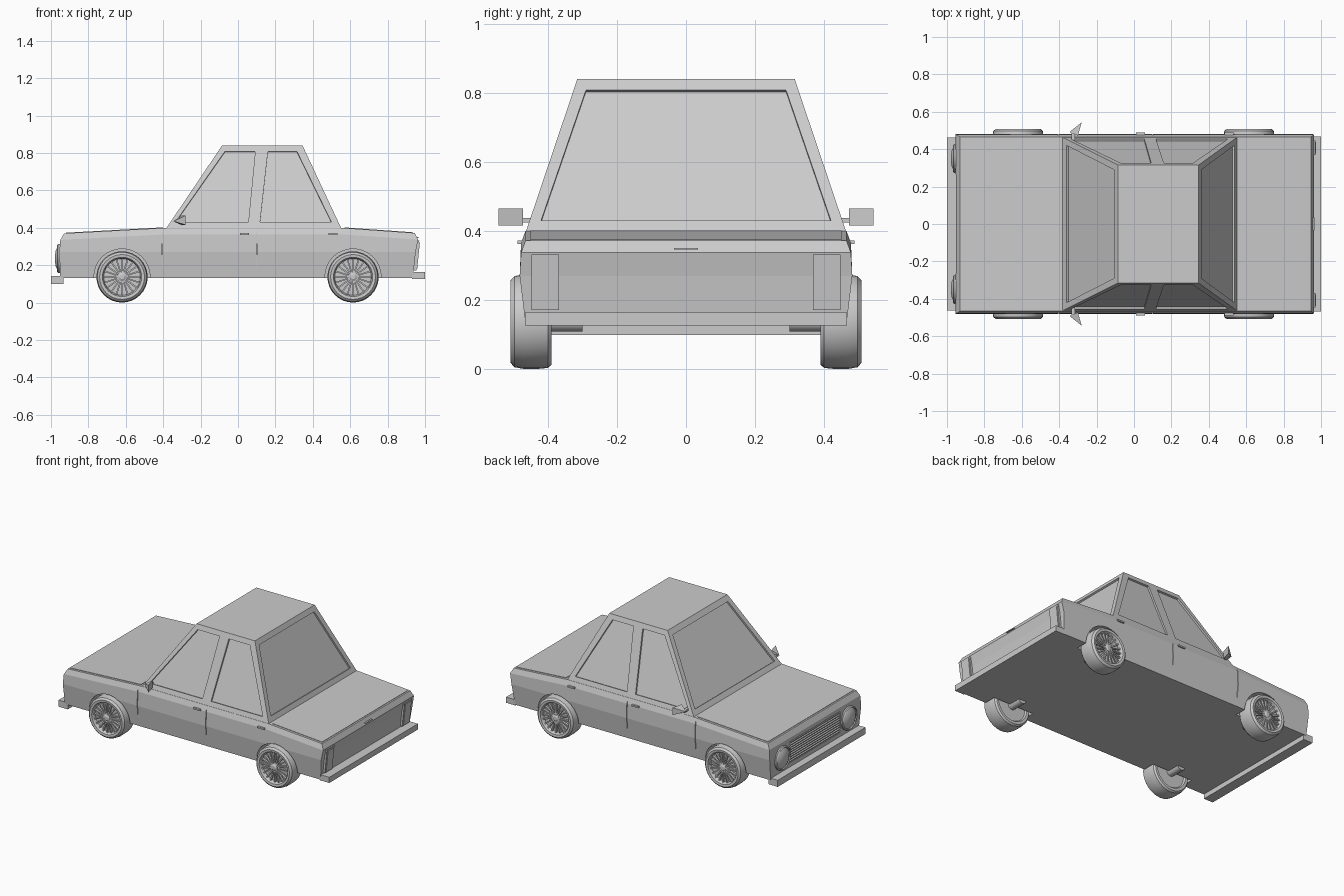
import bpy, bmesh, math
from mathutils import Vector, Matrix

if "Cube" in bpy.data.objects:
    bpy.data.objects.remove(bpy.data.objects["Cube"])

GREY = (0.6, 0.6, 0.6, 1)
paint = bpy.data.materials.new("grey_paint")
paint.use_nodes = True
paint.diffuse_color = GREY
paint.node_tree.nodes["Principled BSDF"].inputs["Base Color"].default_value = GREY


def finish(name, bm, smooth=False):
    bmesh.ops.recalc_face_normals(bm, faces=bm.faces)
    mesh = bpy.data.meshes.new(name)
    bm.to_mesh(mesh)
    bm.free()
    mesh.materials.append(paint)
    ob = bpy.data.objects.new(name, mesh)
    bpy.context.collection.objects.link(ob)
    if smooth:
        bpy.ops.object.select_all(action='DESELECT')
        ob.select_set(True)
        bpy.context.view_layer.objects.active = ob
        bpy.ops.object.shade_smooth_by_angle(angle=math.radians(35))
    return ob


def box(bm, x, y, z):
    """Box from (min, max) ranges."""
    size = [r[1] - r[0] for r in (x, y, z)]
    mid = [(r[0] + r[1]) / 2 for r in (x, y, z)]
    m = Matrix.Translation(mid) @ Matrix.Diagonal((*size, 1))
    bmesh.ops.create_cube(bm, size=1, matrix=m)


def prism(bm, pts, out, depth):
    """Prism through a polygon, from 'out' above it to 'depth' below it."""
    pts = [Vector(p) for p in pts]
    n = (pts[1] - pts[0]).cross(pts[2] - pts[0]).normalized()
    a = [bm.verts.new(p + n * out) for p in pts]
    b = [bm.verts.new(p - n * depth) for p in pts]
    bm.faces.new(a)
    bm.faces.new(b[::-1])
    for i in range(len(pts)):
        j = (i + 1) % len(pts)
        bm.faces.new((a[i], b[i], b[j], a[j]))


def lathe(bm, profile, axis, centre, steps=32):
    """Spin (radius, along) pairs about the x or y axis."""
    def place(r, h, t):
        c, s = r * math.cos(t), r * math.sin(t)
        p = (h, c, s) if axis == 'x' else (c, h, s)
        return Vector(p) + Vector(centre)
    rings = [[bm.verts.new(place(r, h, math.tau * i / steps)) for i in range(steps)]
             for r, h in profile]
    for a, b in zip(rings, rings[1:]):
        for i in range(steps):
            j = (i + 1) % steps
            bm.faces.new((a[i], a[j], b[j], b[i]))
    bm.faces.new(rings[0])
    bm.faces.new(rings[-1])


def cut(ob, bm):
    cutter = finish(ob.name + "_cutter", bm)
    cutter.hide_render = True
    mod = ob.modifiers.new("cut", 'BOOLEAN')
    mod.operation, mod.solver, mod.object = 'DIFFERENCE', 'EXACT', cutter
    bpy.context.view_layer.objects.active = ob
    bpy.ops.object.modifier_apply(modifier="cut")
    bpy.data.objects.remove(cutter)


AXLES, WHEEL_Z = (-0.62, 0.615), 0.137

# Lower body: cross-section loops lofted from nose to tail
stations = [((-.95, -.955, -.95, -.93), .37), ((-.38,) * 4, .40),
            ((.55,) * 4, .40), ((.935, .95, .963, .945), .372)]
bm = bmesh.new()
loops = []
for xs, top in stations:
    half = list(zip(xs, (.465, .482, .478, .465), (.13, .27, top - .035, top)))
    pts = half + [(x, -y, z) for x, y, z in half[::-1]]
    loops.append([bm.verts.new(p) for p in pts])
for a, b in zip(loops, loops[1:]):
    for i in range(8):
        j = (i + 1) % 8
        bm.faces.new((a[i], a[j], b[j], b[i]))
for end in (loops[0], loops[-1]):
    for i in range(3):
        bm.faces.new((end[i], end[i + 1], end[6 - i], end[7 - i]))
body = finish("lower_body", bm)

# Wheel wells, door seams and grille opening
bm = bmesh.new()
for s in (1, -1):
    for x in AXLES:
        lathe(bm, [(.15, .385 * s), (.15, .6 * s)], 'y', (x, 0, WHEEL_Z))
    for x in (-.405, .1):
        box(bm, (x - .002, x + .002), sorted((.472 * s, .6 * s)), (.15, .385))
box(bm, (-1, -.94), (-.265, .265), (.17, .31))
cut(body, bm)


# Cabin: tapered block with recessed glass
def side(x, z, s):
    return (x, s * (.465 - .15 * (z - .4) / .44), z)


bm = bmesh.new()
base = [bm.verts.new(p) for p in ((-.385, -.465, .395), (.553, -.465, .395),
                                  (.553, .465, .395), (-.385, .465, .395))]
roof = [bm.verts.new(p) for p in ((-.085, -.315, .84), (.345, -.315, .84),
                                  (.345, .315, .84), (-.085, .315, .84))]
bm.faces.new(base[::-1])
bm.faces.new(roof)
for i in range(4):
    j = (i + 1) % 4
    bm.faces.new((base[i], base[j], roof[j], roof[i]))
cabin = finish("cabin", bm)

bm = bmesh.new()
for pane in ([(-.335, .43), (.055, .43), (.092, .808), (-.07, .808)],
             [(.118, .43), (.5, .43), (.315, .808), (.16, .808)]):
    for s in (-1, 1):
        prism(bm, [side(x, z, s) for x, z in pane][::-s], .02, .012)
for x0, x1, order in ((-.361, -.107, -1), (.537, .361, 1)):
    pane = [(x0, -.42, .43), (x0, .42, .43), (x1, .29, .808), (x1, -.29, .808)]
    prism(bm, pane[::order], .02, .012)
cut(cabin, bm)

# Bonnet and boot lids: thin panels following the slopes
for name, pts in (("bonnet_lid", [(-.92, .3705), (-.4, .399)]),
                  ("boot_lid", [(.57, .3986), (.935, .3727)])):
    bm = bmesh.new()
    (x0, z0), (x1, z1) = pts
    prism(bm, [(x0, -.45, z0), (x1, -.45, z1), (x1, .45, z1), (x0, .45, z0)], .003, .005)
    finish(name, bm)

# Grille slats
bm = bmesh.new()
for i in range(9):
    z = .178 + i * .0155
    box(bm, (-.953, -.935), (-.265, .265), (z - .003, z + .003))
finish("grille_slats", bm)

# Bumpers
for name, x, y, z in (("front_bumper", (-1, -.932), .462, (.098, .142)),
                      ("rear_bumper", (.93, 1), .467, (.126, .164))):
    bm = bmesh.new()
    box(bm, x, (-y, y), z)
    finish(name, bm)

# Boot handle
bm = bmesh.new()
box(bm, (.94, .966), (-.035, .035), (.346, .351))
finish("boot_handle", bm)

for s, label in ((1, "left"), (-1, "right")):
    # Headlight with domed lens
    bm = bmesh.new()
    lathe(bm, [(.078, .02), (.078, -.012), (.07, -.018), (.066, -.012), (.045, -.024),
               (.015, -.029)], 'x', (-.95, .35 * s, .236))
    finish(label + "_headlight", bm, True)

    # Tail light: frame and lens, leaning with the rear face
    bm = bmesh.new()
    for ya, yb, za, zb, out in ((.368, .447, .172, .332, .006), (.376, .439, .182, .322, .01)):
        prism(bm, [(.93 + .1 * za, ya * s, za), (.93 + .1 * za, yb * s, za),
                   (.93 + .1 * zb, yb * s, zb), (.93 + .1 * zb, ya * s, zb)][::s], out, .02)
    finish(label + "_tail_light", bm)

    # Door handles
    bm = bmesh.new()
    for x in (.035, .508):
        box(bm, (x - .025, x + .025), sorted((.47 * s, .488 * s)), (.362, .372))
    finish(label + "_door_handles", bm)

    # Mirror: pyramid pointing forward on a short stalk
    bm = bmesh.new()
    rim = [bm.verts.new((-.28 - .02 * (y < .5), y * s, z))
           for y, z in ((.472, .415), (.543, .415), (.543, .465), (.472, .465))]
    tip = bm.verts.new((-.345, .492 * s, .435))
    bm.faces.new(rim)
    for i in range(4):
        bm.faces.new((rim[i], rim[(i + 1) % 4], tip))
    box(bm, (-.335, -.315), sorted((.44 * s, .495 * s)), (.425, .438))
    finish(label + "_mirror", bm)

    for x, end in zip(AXLES, ("front", "rear")):
        hub = (x, 0, WHEEL_Z)
        # Tyre with recessed wheel disc
        bm = bmesh.new()
        profile = [(.03, .4), (.1, .4), (.108, .39), (.125, .39), (.134, .4), (.137, .43),
                   (.137, .47), (.132, .497), (.12, .508), (.105, .506), (.1, .498),
                   (.097, .48), (.02, .48)]
        lathe(bm, [(r, y * s) for r, y in profile], 'y', hub)
        finish(f"{end}_{label}_tyre", bm, True)

        # Thin spokes and hub cap
        bm = bmesh.new()
        for i in range(20):
            part = bmesh.new()
            box(part, (.015, .1), sorted((.478 * s, .494 * s)), (-.004, .004))
            part.transform(Matrix.Translation(hub) @ Matrix.Rotation(math.tau * i / 20, 4, 'Y'))
            temp = bpy.data.meshes.new("spoke")
            part.to_mesh(temp)
            part.free()
            bm.from_mesh(temp)
            bpy.data.meshes.remove(temp)
        lathe(bm, [(.022, .475 * s), (.022, .496 * s), (.012, .502 * s)], 'y', hub, 16)
        finish(f"{end}_{label}_spokes", bm)

        # Stub axle
        bm = bmesh.new()
        lathe(bm, [(.028, .3 * s), (.028, .42 * s)], 'y', hub, 16)
        finish(f"{end}_{label}_axle", bm, True)
